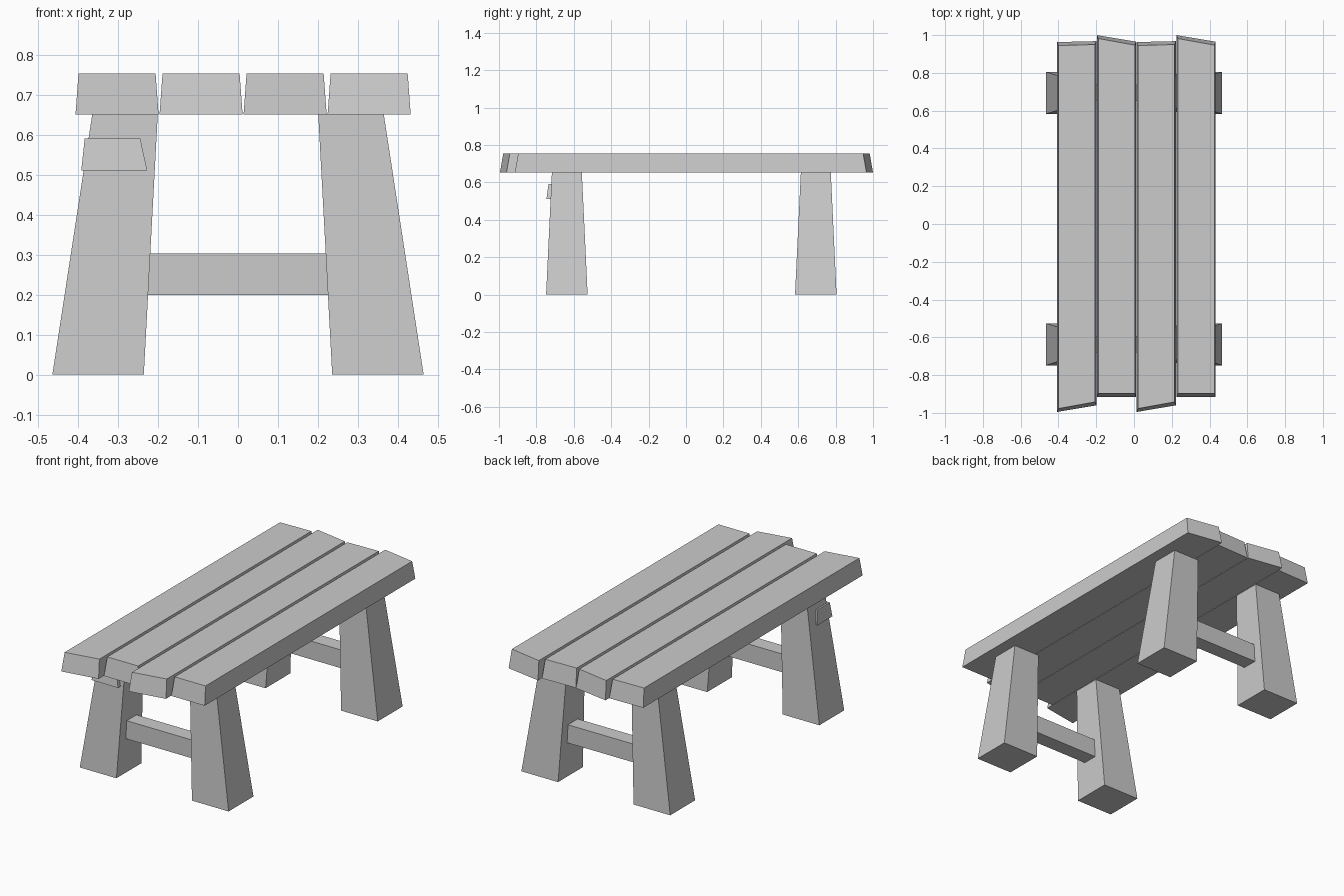
import bpy

if "Cube" in bpy.data.objects:
    bpy.data.objects.remove(bpy.data.objects["Cube"])


def prism(name, bottom, top, z0, z1):
    """Six-sided solid from two counter-clockwise quads at heights z0 and z1."""
    verts = [(x, y, z0) for x, y in bottom] + [(x, y, z1) for x, y in top]
    faces = [(3, 2, 1, 0), (4, 5, 6, 7)]
    faces += [(i, (i + 1) % 4, (i + 1) % 4 + 4, i + 4) for i in range(4)]
    mesh = bpy.data.meshes.new(name)
    mesh.from_pydata(verts, [], faces)
    mesh.update()
    obj = bpy.data.objects.new(name, mesh)
    bpy.context.collection.objects.link(obj)
    return obj


def rect(x0, x1, y0, y1):
    return [(x0, y0), (x1, y0), (x1, y1), (x0, y1)]


# Tabletop planks: two alternating end cuts, slightly narrower on top
CUTS = [(-0.995, -0.96, 0.968, 0.963), (-0.915, -0.915, 0.965, 1.0)]
for i in range(4):
    x0 = -0.407 + 0.2105 * i
    x1 = x0 + 0.208
    fl, fr, br, bl = CUTS[i % 2]
    dx, dy = 0.0075, 0.018
    prism(f"plank_{i + 1}",
          [(x0, fl), (x1, fr), (x1, br), (x0, bl)],
          [(x0 + dx, fl + dy), (x1 - dx, fr + dy), (x1 - dx, br - dy), (x0 + dx, bl - dy)],
          0.652, 0.755)

# Splayed, tapered legs and a crossbar for each end
for end, yc in (("front", -0.637), ("back", 0.694)):
    for side, s in (("left", -1), ("right", 1)):
        low = sorted((s * 0.236, s * 0.465))
        high = sorted((s * 0.201, s * 0.365))
        prism(f"{end}_{side}_leg",
              rect(*low, yc - 0.111, yc + 0.111),
              rect(*high, yc - 0.08, yc + 0.08), 0.0, 0.653)
    bar = rect(-0.235, 0.235, yc - 0.042, yc + 0.045)
    prism(f"{end}_crossbar", bar, bar, 0.2, 0.303)

# Small wooden patch on the front left leg
prism("leg_patch",
      rect(-0.3925, -0.2275, -0.746, -0.61),
      rect(-0.384, -0.245, -0.735, -0.625), 0.512, 0.592)
